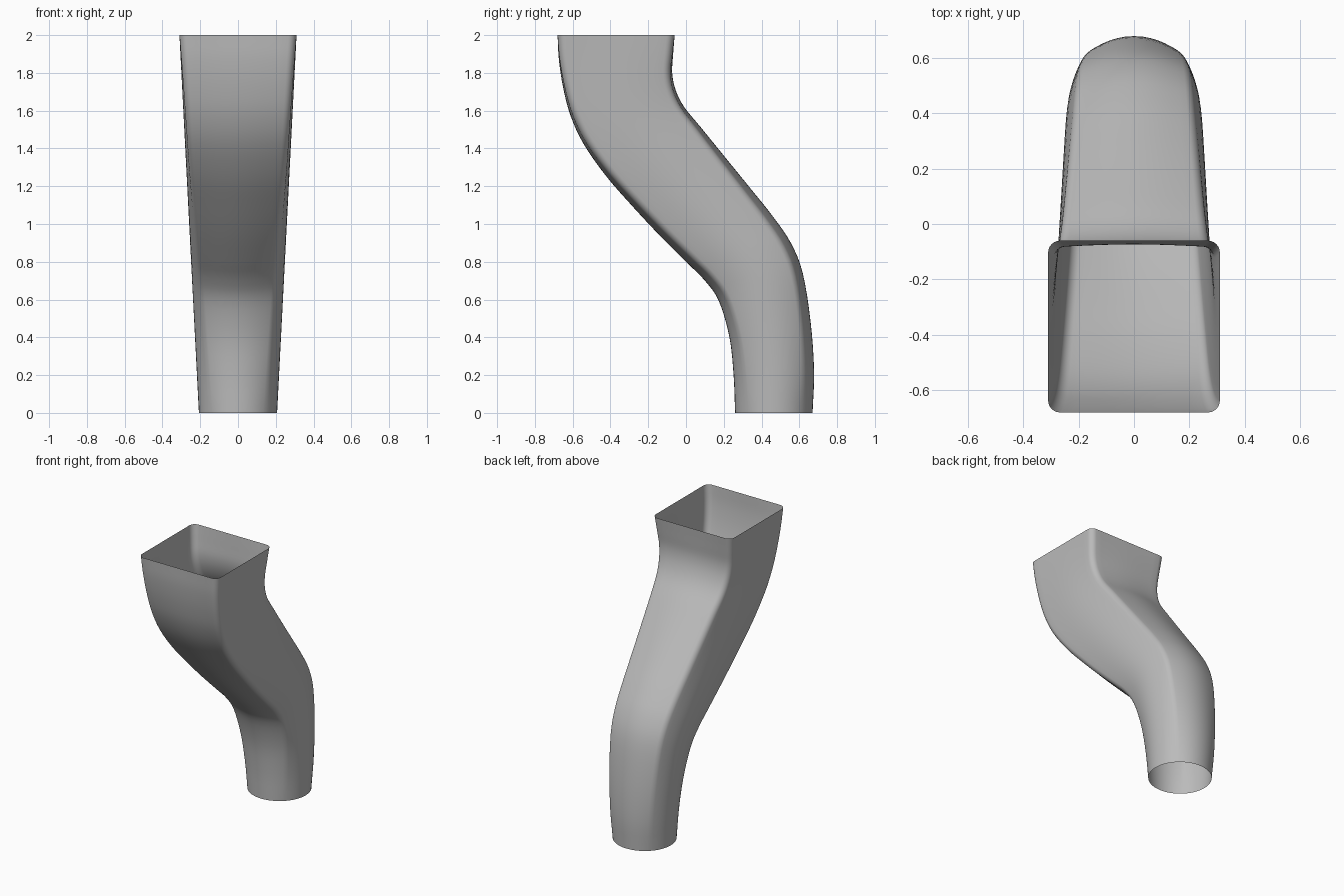
import bpy, bmesh, math
from mathutils import Vector

if "Cube" in bpy.data.objects:
    bpy.data.objects.remove(bpy.data.objects["Cube"])

# Side profile: paired front and back edge points (front y, z, back y, z), bottom to top
SECTIONS = [
    (.26, 0, .67, 0), (.252, .2, .678, .22), (.23, .40, .66, .48),
    (.175, .59, .618, .74), (.10, .70, .555, .90), (0, .80, .46, 1.04),
    (-.14, .94, .34, 1.19), (-.28, 1.09, .21, 1.35), (-.42, 1.25, .08, 1.51),
    (-.54, 1.42, -.01, 1.62), (-.61, 1.57, -.055, 1.71),
    (-.65, 1.72, -.073, 1.80), (-.673, 1.87, -.068, 1.90), (-.68, 2, -.06, 2),
]
STEPS = 4
CORNER = 0.14      # corner radius of the square mouth, as a share of its half width


def smooth_sections():
    """Catmull-Rom interpolation through the section points."""
    pts = [Vector(s) for s in SECTIONS]
    pts = [2 * pts[0] - pts[1]] + pts + [2 * pts[-1] - pts[-2]]
    out = []
    for i in range(1, len(pts) - 2):
        a, b, c, d = pts[i - 1:i + 3]
        for k in range(STEPS):
            t = k / STEPS
            out.append(0.5 * (2 * b + (c - a) * t + (2 * a - 5 * b + 4 * c - d) * t * t
                              + (3 * b - a - 3 * c + d) * t ** 3))
    return out + [pts[-2]]


def rounded_square():
    """Unit rounded square: corner arcs joined by subdivided flats."""
    pts, inner = [], 1 - CORNER
    for q in range(4):
        turn = q * math.pi / 2
        local = [(1, -inner + 2 * inner * k / 12) for k in range(12)]
        local += [(inner + CORNER * math.cos(a), inner + CORNER * math.sin(a))
                  for a in (k * math.pi / 12 for k in range(6))]
        for x, y in local:
            pts.append(Vector((x * math.cos(turn) - y * math.sin(turn),
                               x * math.sin(turn) + y * math.cos(turn))))
    return pts


# Duct: open loft from a round lower end to a square upper mouth
bm = bmesh.new()
rings = []
for fy, fz, by, bz in smooth_sections():
    front, back = Vector((0, fy, fz)), Vector((0, by, bz))
    mid, half = (front + back) / 2, (back - front) / 2
    t = mid.z / 2
    width = 0.207 + 0.103 * t
    ring = []
    for p in rounded_square():
        u = p.normalized().lerp(p, t)
        ring.append(bm.verts.new(mid + half * u.y + Vector((width * u.x, 0, 0))))
    rings.append(ring)
for low, high in zip(rings, rings[1:]):
    n = len(low)
    for i in range(n):
        j = (i + 1) % n
        bm.faces.new((low[i], low[j], high[j], high[i])).smooth = True

mesh = bpy.data.meshes.new("duct")
bm.to_mesh(mesh)
bm.free()
duct = bpy.data.objects.new("duct", mesh)
bpy.context.collection.objects.link(duct)

grey = bpy.data.materials.new("plain grey")
grey.diffuse_color = (0.5, 0.5, 0.5, 1)
grey.use_nodes = True
grey.node_tree.nodes["Principled BSDF"].inputs["Base Color"].default_value = grey.diffuse_color
mesh.materials.append(grey)
